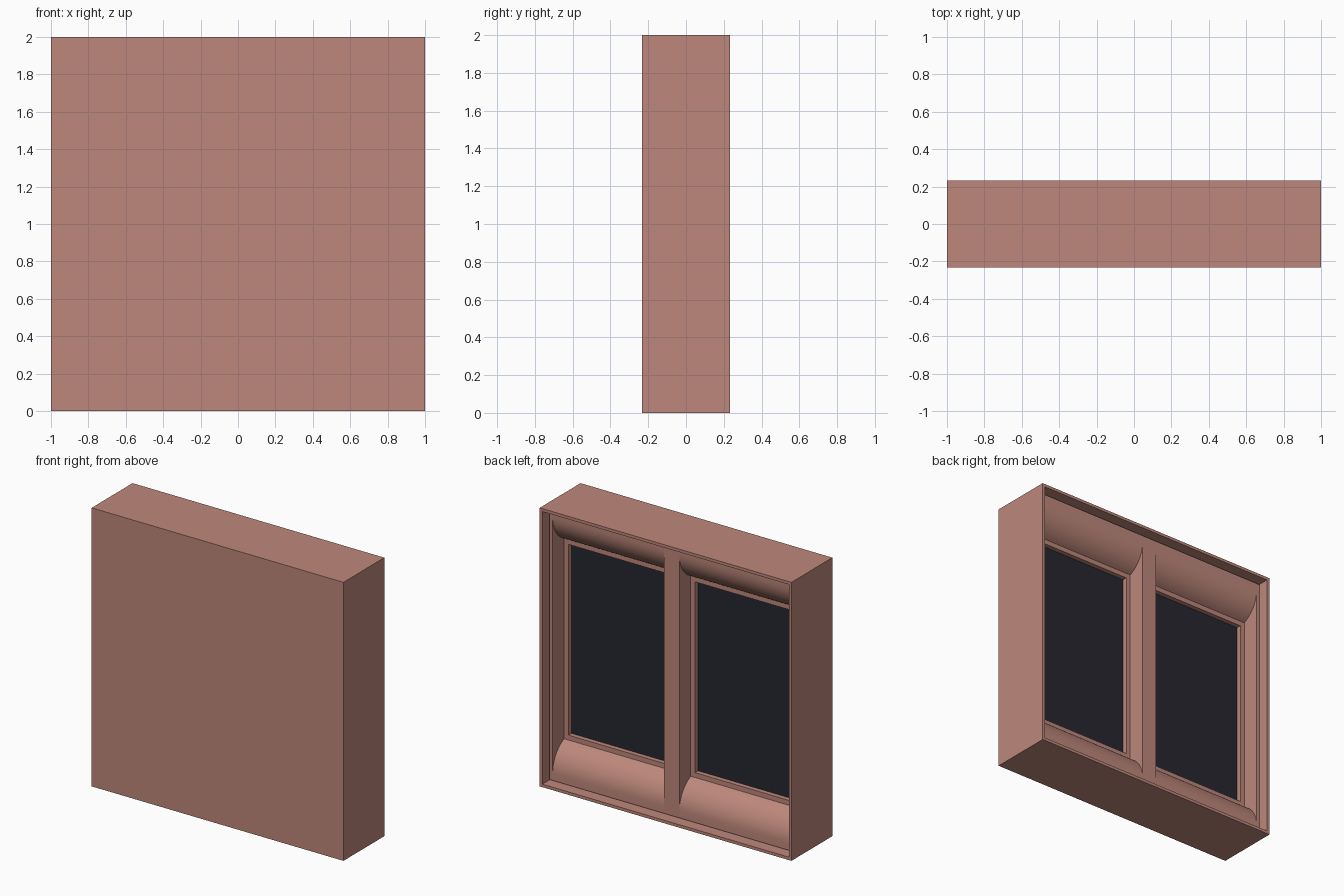
import bpy
import bmesh
import math

cube = bpy.data.objects.get("Cube")
if cube:
    bpy.data.objects.remove(cube, do_unlink=True)

# Main dimensions: depths are measured inward from the open back
HALF_W, HEIGHT, BACK = 1.0, 2.0, 0.232
RIM = 0.03
STEP = 0.07            # depth of the jamb and mullion faces
SASH = 0.20            # depth of the sash face
GLASS = 0.234          # depth of the glass
FLOOR = 0.26           # depth of the pocket floor
BAY_IN, BAY_OUT = 0.06, 0.946
RAIL_START, RAIL_END = 0.08, 0.28
SASH_W = 0.035


def material(name, color, roughness):
    mat = bpy.data.materials.new(name)
    mat.use_nodes = True
    mat.diffuse_color = color
    bsdf = mat.node_tree.nodes["Principled BSDF"]
    bsdf.inputs["Base Color"].default_value = color
    bsdf.inputs["Roughness"].default_value = roughness
    return mat


clay = material("clay_pink", (0.51, 0.245, 0.198, 1), 0.7)
dark = material("dark_glass", (0.019, 0.02, 0.028, 1), 0.5)


def finish(bm, name, mat):
    bmesh.ops.recalc_face_normals(bm, faces=bm.faces)
    mesh = bpy.data.meshes.new(name)
    bm.to_mesh(mesh)
    bm.free()
    obj = bpy.data.objects.new(name, mesh)
    bpy.context.collection.objects.link(obj)
    mesh.materials.append(mat)
    return obj


def add_box(bm, x0, x1, d0, d1, z0, z1):
    """Box spanning x, depth from the back, and z."""
    verts = bmesh.ops.create_cube(bm, size=1)["verts"]
    for v in verts:
        v.co.x = x1 if v.co.x > 0 else x0
        v.co.y = BACK - (d0 if v.co.y > 0 else d1)
        v.co.z = z1 if v.co.z > 0 else z0


def box(name, mat, *bounds):
    bm = bmesh.new()
    add_box(bm, *bounds)
    return finish(bm, name, mat)


# Casing: solid block with a pocket sunk into its back
bm = bmesh.new()
add_box(bm, -HALF_W, HALF_W, 0, 2 * BACK, 0, HEIGHT)
bm.normal_update()
back = max(bm.faces, key=lambda f: f.calc_center_median().y)
bmesh.ops.inset_region(bm, faces=[back], thickness=RIM)
pocket = bmesh.ops.extrude_face_region(bm, geom=[back])["geom"]
bmesh.ops.delete(bm, geom=[back], context='FACES_ONLY')
for v in pocket:
    if isinstance(v, bmesh.types.BMVert):
        v.co.y -= FLOOR
finish(bm, "casing", clay)

# Central mullion
box("mullion", clay, -BAY_IN, BAY_IN, STEP, FLOOR, RIM, HEIGHT - RIM)


def rail(name, x0, x1, top):
    """Rail whose flat face rolls inward in a convex arc to the sash."""
    rise, run = RAIL_END - RAIL_START, SASH - STEP
    sweep = 2 * math.atan2(run, rise)
    radius = rise / math.sin(sweep)
    profile = [(FLOOR, RIM), (STEP, RIM)]
    for i in range(13):
        t = sweep * i / 12
        profile.append((STEP + radius * (1 - math.cos(t)),
                        RAIL_START + radius * math.sin(t)))
    profile.append((FLOOR, RAIL_END))
    bm = bmesh.new()
    face = bm.faces.new([bm.verts.new((x0, BACK - d, HEIGHT - h if top else h))
                         for d, h in profile])
    end = bmesh.ops.extrude_face_region(bm, geom=[face])["geom"]
    for v in end:
        if isinstance(v, bmesh.types.BMVert):
            v.co.x = x1
    obj = finish(bm, name, clay)
    bpy.ops.object.select_all(action='DESELECT')
    obj.select_set(True)
    bpy.context.view_layer.objects.active = obj
    bpy.ops.object.shade_smooth_by_angle(angle=math.radians(20))


# The two window bays
for side, s in (("left", 1), ("right", -1)):
    x0, x1 = sorted((s * BAY_IN, s * BAY_OUT))
    j0, j1 = sorted((s * BAY_OUT, s * (HALF_W - RIM)))
    low, high = RAIL_END, HEIGHT - RAIL_END

    box(side + "_jamb", clay, j0, j1, STEP, FLOOR, RIM, HEIGHT - RIM)
    rail(side + "_top_rail", x0, x1, True)
    rail(side + "_bottom_rail", x0, x1, False)

    # Sash: two stiles and two crosspieces
    bm = bmesh.new()
    for a, b in ((x0, x0 + SASH_W), (x1 - SASH_W, x1)):
        add_box(bm, a, b, SASH, FLOOR, low, high)
    for a, b in ((low, low + SASH_W), (high - SASH_W, high)):
        add_box(bm, x0 + SASH_W, x1 - SASH_W, SASH, FLOOR, a, b)
    finish(bm, side + "_sash", clay)

    box(side + "_glass", dark, x0 + SASH_W, x1 - SASH_W, GLASS, GLASS + 0.009,
        low + SASH_W, high - SASH_W)
